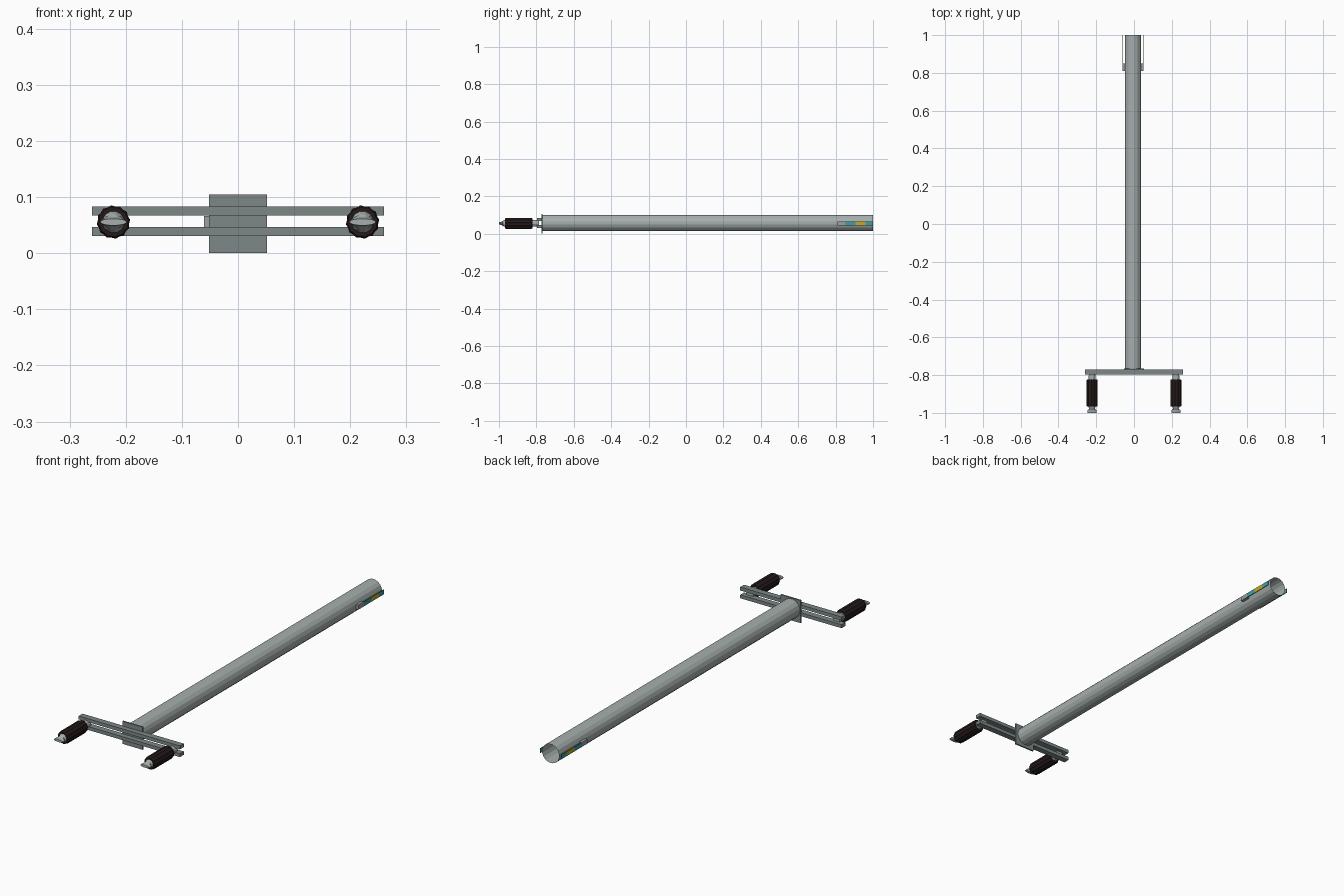
import bpy, bmesh, math

if "Cube" in bpy.data.objects:
    bpy.data.objects.remove(bpy.data.objects["Cube"])

def mat(name, r, g, b):
    m = bpy.data.materials.new(name)
    m.diffuse_color = (r, g, b, 1)
    m.use_nodes = True
    m.node_tree.nodes["Principled BSDF"].inputs["Base Color"].default_value = m.diffuse_color
    return m

PALE = mat("pale_steel", .38, .43, .42)
STEEL = mat("dark_steel", .21, .25, .245)
RUBBER = mat("dark_rubber", .018, .010, .010)
TEAL = mat("teal", .05, .34, .37)
YELLOW = mat("yellow", .56, .40, .02)
MOUNT = mat("mount_grey", .33, .35, .36)

def finish(name, bm, m, smooth=None):
    bmesh.ops.recalc_face_normals(bm, faces=bm.faces)
    me = bpy.data.meshes.new(name)
    bm.to_mesh(me)
    bm.free()
    me.materials.append(m)
    ob = bpy.data.objects.new(name, me)
    bpy.context.collection.objects.link(ob)
    if smooth:
        bpy.ops.object.select_all(action='DESELECT')
        ob.select_set(True)
        bpy.context.view_layer.objects.active = ob
        bpy.ops.object.shade_smooth_by_angle(angle=math.radians(smooth))
    return ob

def box(name, x, y, z, m):
    bm = bmesh.new()
    bmesh.ops.create_cube(bm, size=1)
    for v in bm.verts:
        v.co = [a + (b - a) * (c + .5) for (a, b), c in zip((x, y, z), v.co)]
    return finish(name, bm, m)

def loft(name, cx, cz, rings, m, n=16, rib=0, caps=(True, True), loop=False, smooth=None):
    """Skin rings of (y, rx, rz) along y; rib pulls every other point inward."""
    bm = bmesh.new()
    rows = []
    for y, rx, rz in rings:
        row = []
        for i in range(n):
            a = 2 * math.pi * (i + .5) / n
            k = 1 - rib * (i % 2)
            row.append(bm.verts.new((cx + rx * k * math.cos(a), y, cz + rz * k * math.sin(a))))
        rows.append(row)
    pairs = list(zip(rows, rows[1:])) + ([(rows[-1], rows[0])] if loop else [])
    for p, q in pairs:
        for i in range(n):
            j = (i + 1) % n
            bm.faces.new((p[i], p[j], q[j], q[i]))
    if caps[0]:
        bm.faces.new(rows[0])
    if caps[1]:
        bm.faces.new(rows[-1])
    return finish(name, bm, m, smooth)

# Long pole, open at the far end
TX, TZ = -.005, .057
loft("pole", TX, TZ, [(-.767, .044, .044), (1, .044, .044)], PALE, caps=(True, False))

# Mounting plate and the two cross bars
box("end_plate", (-.052, .052), (-.773, -.766), (0, .105), STEEL)
for name, z0 in (("lower_bar", .031), ("upper_bar", .067)):
    box(name, (-.26, .26), (-.797, -.769), (z0, z0 + .016), STEEL)

# Handles: spindle with flattened end, ribbed hollow grip
HZ = .0555
for side, s in (("left", -1), ("right", 1)):
    x = s * .222
    loft(side + "_spindle", x, HZ,
         [(-.785, .018, .018), (-.966, .020, .020), (-.978, .015, .015),
          (-.986, .024, .009), (-1, .024, .006)], PALE, n=12)
    loft(side + "_grip", x, HZ,
         [(-.822, .019, .019), (-.822, .027, .027), (-.828, .030, .030),
          (-.960, .030, .030), (-.967, .027, .027), (-.967, .019, .019)],
         RUBBER, n=24, rib=.07, caps=(False, False), loop=True)

# Coloured strips on both sides of the open end, held by a small mount
for side, s in (("left", -1), ("right", 1)):
    def span(a, b):
        return tuple(sorted((TX + s * a, TX + s * b)))
    box(side + "_strip_mount", span(.040, .0555), (.81, .85), (.045, .066), MOUNT)
    for part, y0, y1, m in (("inner", .85, .905, TEAL), ("middle", .905, .96, YELLOW),
                            ("outer", .96, 1, TEAL)):
        box(f"{side}_strip_{part}", span(.0525, .0555), (y0, y1), (.045, .066), m)
